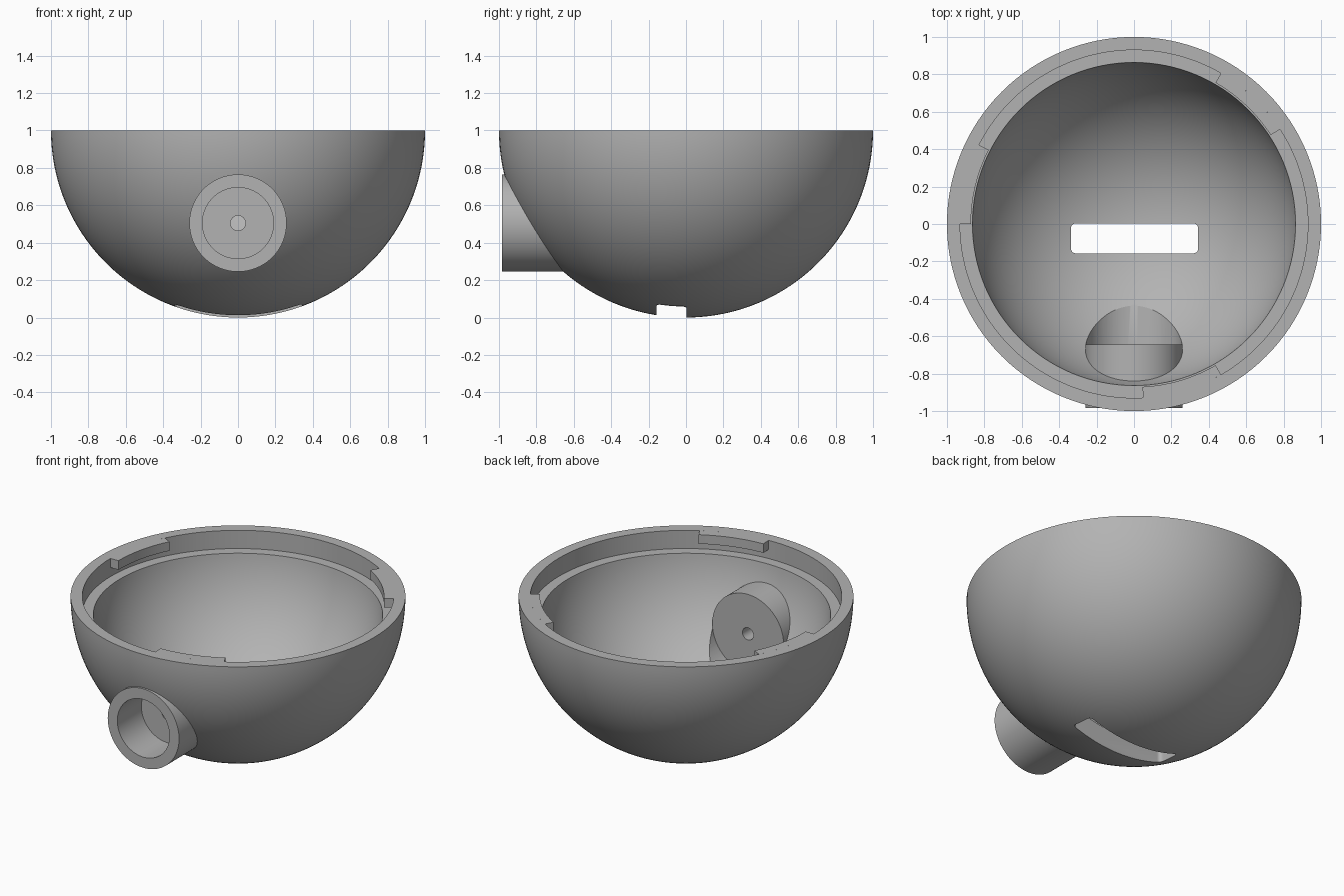
import bpy, bmesh
from math import sin, cos, pi, radians, sqrt, asin
from mathutils import Matrix

cube = bpy.data.objects.get("Cube")
if cube:
    bpy.data.objects.remove(cube)

grey = bpy.data.materials.new("plain grey")
grey.use_nodes = True
colour = (0.45, 0.45, 0.45, 1)
grey.diffuse_color = colour
grey.node_tree.nodes["Principled BSDF"].inputs["Base Color"].default_value = colour


def finish(name, bm):
    bmesh.ops.remove_doubles(bm, verts=bm.verts, dist=1e-5)
    bmesh.ops.recalc_face_normals(bm, faces=bm.faces)
    mesh = bpy.data.meshes.new(name)
    bm.to_mesh(mesh)
    bm.free()
    mesh.materials.append(grey)
    obj = bpy.data.objects.new(name, mesh)
    bpy.context.collection.objects.link(obj)
    return obj


def revolve(name, profile, start=0, end=360, steps=128, closed=True):
    """Turn (radius, height) points around z; cap the ends of a partial turn."""
    bm = bmesh.new()
    rings = []
    for i in range(steps + 1):
        a = radians(start + (end - start) * i / steps)
        rings.append([bm.verts.new((r * cos(a), r * sin(a), z)) for r, z in profile])
    n = len(profile)
    for a, b in zip(rings, rings[1:]):
        for j in range(n if closed else n - 1):
            k = (j + 1) % n
            bm.faces.new((a[j], b[j], b[k], a[k]))
    if end - start < 360:
        bm.faces.new(rings[0])
        bm.faces.new(rings[-1])
    bmesh.ops.dissolve_degenerate(bm, dist=1e-6, edges=bm.edges)
    return finish(name, bm)


def smooth(obj):
    bpy.ops.object.select_all(action='DESELECT')
    obj.select_set(True)
    bpy.context.view_layer.objects.active = obj
    bpy.ops.object.shade_smooth_by_angle(angle=radians(30))


def cut(obj, cutter):
    mod = obj.modifiers.new("cut", 'BOOLEAN')
    mod.operation = 'DIFFERENCE'
    mod.solver = 'EXACT'
    mod.object = cutter
    bpy.context.view_layer.objects.active = obj
    bpy.ops.object.modifier_apply(modifier=mod.name)
    bpy.data.objects.remove(cutter)


# Bowl: hemispherical shell with a stepped rim
INNER, LIP, LEDGE, ARC = 0.872, 0.93, 0.88, 48
outer = [(sin(t), 1 - cos(t)) for t in (pi / 2 * i / ARC for i in range(ARC + 1))]
top = pi / 2 - asin((1 - LEDGE) / INNER)
inner = [(INNER * sin(t), 1 - INNER * cos(t)) for t in (top * i / ARC for i in range(ARC, -1, -1))]
bowl = revolve("bowl", outer + [(LIP, 1), (LIP, LEDGE)] + inner, closed=False)

# Opening for the port, bored from the front through the wall
along_y = Matrix.Rotation(pi / 2, 4, 'X')
bm = bmesh.new()
bmesh.ops.create_cone(bm, cap_ends=True, segments=96, radius1=0.2595, radius2=0.2595, depth=0.9)
bm.transform(Matrix.Translation((0, -0.75, 0.505)) @ along_y)
cut(bowl, finish("port_cutter", bm))

# Rounded slot through the bottom
bm = bmesh.new()
bmesh.ops.create_cube(bm, size=1)
bm.transform(Matrix.Translation((0.003, -0.077, 0.1)) @ Matrix.Diagonal((0.68, 0.16, 0.6, 1)))
upright = [e for e in bm.edges if abs(e.verts[0].co.z - e.verts[1].co.z) > 0.1]
bmesh.ops.bevel(bm, geom=upright, offset=0.025, segments=5, profile=0.5, affect='EDGES')
cut(bowl, finish("slot_cutter", bm))
smooth(bowl)

# Port: tube with a drilled end wall
port = revolve("front_port", [(0.26, 0.985), (0.26, 0.645), (0.04, 0.645),
                              (0.04, 0.735), (0.19, 0.735), (0.19, 0.985)], steps=96)
port.data.transform(Matrix.Translation((0, 0, 0.505)) @ along_y)
smooth(port)

# Three locking tabs flush with the rim
for i in range(3):
    a = 33 + 120 * i
    tab = revolve(f"locking_tab_{i + 1}",
                  [(0.872, 0.94), (LIP, 0.94), (LIP, 1), (0.872, 1)], a, a + 27, steps=10)
    smooth(tab)
